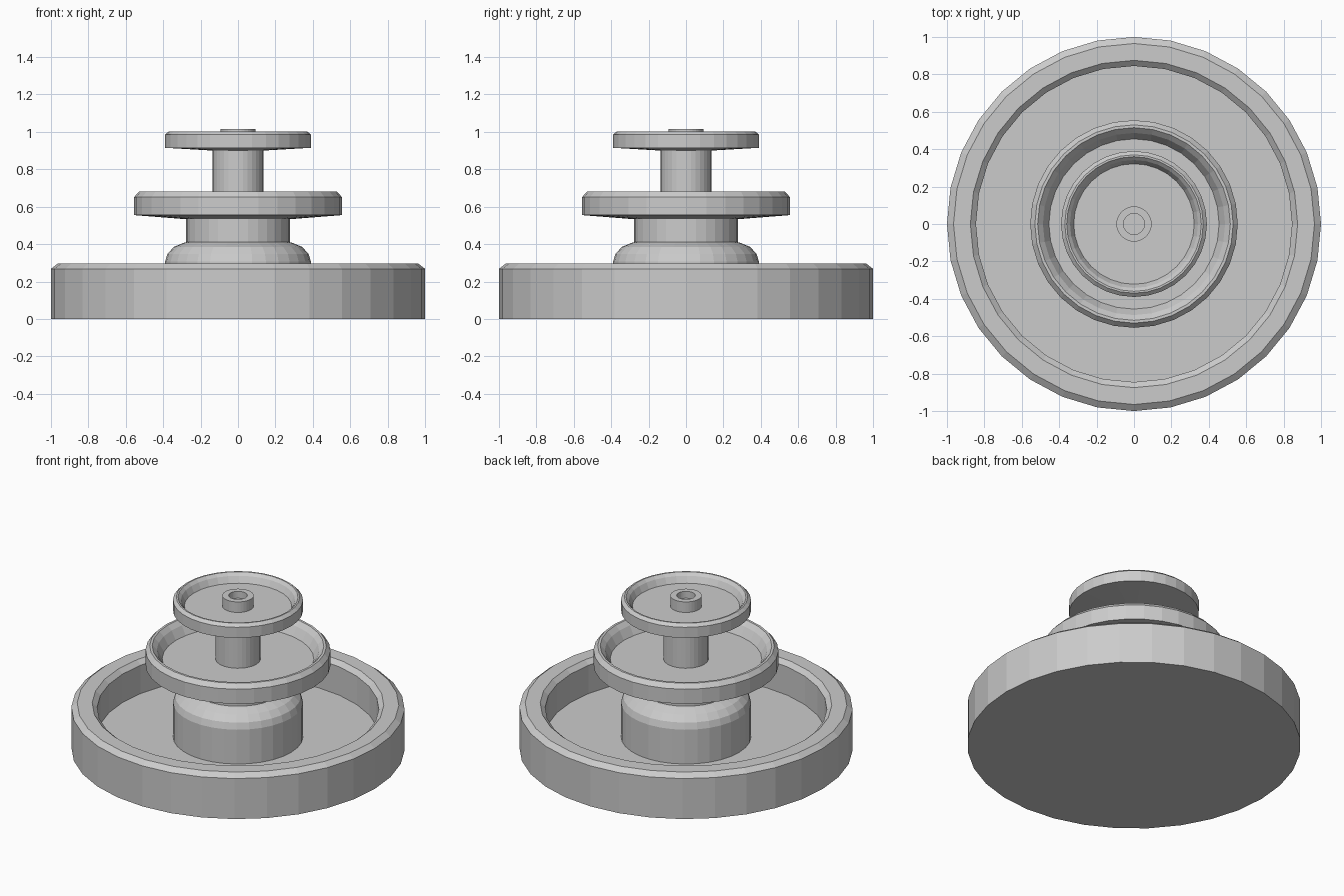
import bpy, math

if "Cube" in bpy.data.objects:
    bpy.data.objects.remove(bpy.data.objects["Cube"])

SIDES = 32


def lathe(name, profile):
    """Revolve (radius, height) points around z; radius 0 closes with a fan."""
    verts, faces, rings = [], [], []
    for r, z in profile:
        start = len(verts)
        if r == 0:
            verts.append((0, 0, z))
            rings.append([start] * SIDES)
        else:
            for i in range(SIDES):
                a = 2 * math.pi * i / SIDES
                verts.append((r * math.cos(a), r * math.sin(a), z))
            rings.append(list(range(start, start + SIDES)))
    for lo, hi in zip(rings, rings[1:]):
        for i in range(SIDES):
            j = (i + 1) % SIDES
            quad = [lo[i], lo[j], hi[j], hi[i]]
            faces.append(list(dict.fromkeys(quad)))
    mesh = bpy.data.meshes.new(name)
    mesh.from_pydata(verts, [], faces)
    ob = bpy.data.objects.new(name, mesh)
    bpy.context.collection.objects.link(ob)
    return ob


# Large ground basin with chamfered rim
lathe("basin", [(0, 0), (1, 0), (1, .268), (.965, .295), (.875, .295),
                (.845, .268), (.845, .08), (.39, .08)])

# Round-shouldered pedestal and its neck
lathe("pedestal", [(.39, .08), (.39, .307), (.377, .348), (.343, .385),
                   (.29, .407), (.277, .41), (.277, .533)])

# Middle dish
lathe("middle_dish", [(.277, .533), (.555, .555), (.555, .652), (.53, .68),
                      (.515, .68), (.487, .652), (.455, .595), (.135, .595)])

# Upper stem
lathe("stem", [(.135, .595), (.135, .9)])

# Top dish
lathe("top_dish", [(.135, .9), (.39, .915), (.39, .985), (.37, 1.003),
                   (.36, 1.003), (.342, .985), (.322, .945), (.094, .945)])

# Hollow water spout
lathe("spout", [(.094, .945), (.094, 1.015), (.056, 1.015), (.056, .97), (0, .97)])
